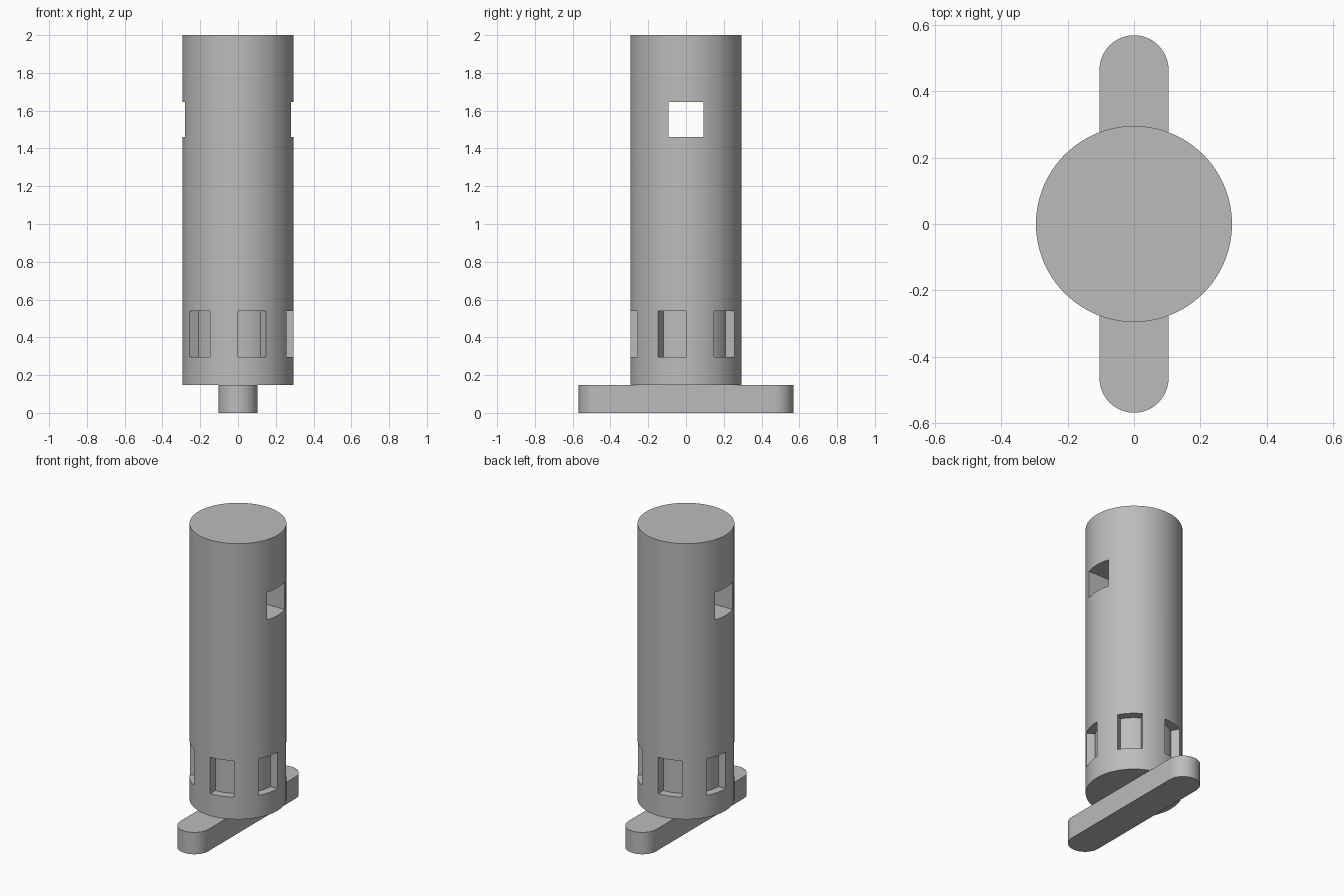
import bpy
import bmesh
from math import cos, sin, pi, radians

if "Cube" in bpy.data.objects:
    bpy.data.objects.remove(bpy.data.objects["Cube"], do_unlink=True)

RADIUS, POCKET_RADIUS = 0.295, 0.24
BASE_TOP, TOP = 0.147, 2.0

grey = bpy.data.materials.new("plain grey")
grey.use_nodes = True
colour = (0.5, 0.5, 0.5, 1)
grey.diffuse_color = colour
grey.node_tree.nodes["Principled BSDF"].inputs["Base Color"].default_value = colour


def arc(radius, start, end, steps, cy=0.0):
    """Points along an arc, angles in degrees."""
    angles = [radians(start + (end - start) * i / steps) for i in range(steps + 1)]
    return [(radius * cos(a), cy + radius * sin(a)) for a in angles]


def add_prism(bm, outline, z0, z1):
    """Extrude a counter-clockwise outline from z0 to z1."""
    face = bm.faces.new([bm.verts.new((x, y, z0)) for x, y in outline])
    moved = bmesh.ops.extrude_face_region(bm, geom=[face], use_keep_orig=True)["geom"]
    top = [v for v in moved if isinstance(v, bmesh.types.BMVert)]
    bmesh.ops.translate(bm, verts=top, vec=(0, 0, z1 - z0))


def finish(bm, name):
    bmesh.ops.recalc_face_normals(bm, faces=bm.faces[:])
    mesh = bpy.data.meshes.new(name)
    bm.to_mesh(mesh)
    bm.free()
    mesh.materials.append(grey)
    obj = bpy.data.objects.new(name, mesh)
    bpy.context.collection.objects.link(obj)
    return obj


def select(obj):
    bpy.ops.object.select_all(action='DESELECT')
    obj.select_set(True)
    bpy.context.view_layer.objects.active = obj


# Solid round post
bm = bmesh.new()
add_prism(bm, arc(RADIUS, 0, 360, 96)[:-1], BASE_TOP, TOP)
post = finish(bm, "post")

# Cutter: six evenly spaced pockets and a square cross hole
bm = bmesh.new()
for k in range(6):
    start = k * 60 - 90
    outer = arc(RADIUS + 0.1, start, start + 30, 8)
    inner = arc(POCKET_RADIUS, start + 30, start, 8)
    add_prism(bm, outer + inner, 0.295, 0.54)
add_prism(bm, [(-1, -0.093), (1, -0.093), (1, 0.093), (-1, 0.093)], 1.46, 1.645)
cutter = finish(bm, "pocket_cutter")
cutter.hide_render = True

select(post)
cut = post.modifiers.new("pockets", 'BOOLEAN')
cut.operation = 'DIFFERENCE'
cut.solver = 'EXACT'
cut.object = cutter
bpy.ops.object.modifier_apply(modifier=cut.name)
bpy.data.objects.remove(cutter, do_unlink=True)

# Flat crossbar with rounded ends
HALF_WIDTH, HALF_LENGTH = 0.104, 0.568
reach = HALF_LENGTH - HALF_WIDTH
bm = bmesh.new()
add_prism(bm, arc(HALF_WIDTH, 0, 180, 24, reach) + arc(HALF_WIDTH, 180, 360, 24, -reach),
          0, BASE_TOP)
crossbar = finish(bm, "crossbar")

for obj in (post, crossbar):
    select(obj)
    bpy.ops.object.shade_smooth_by_angle(angle=radians(30))
